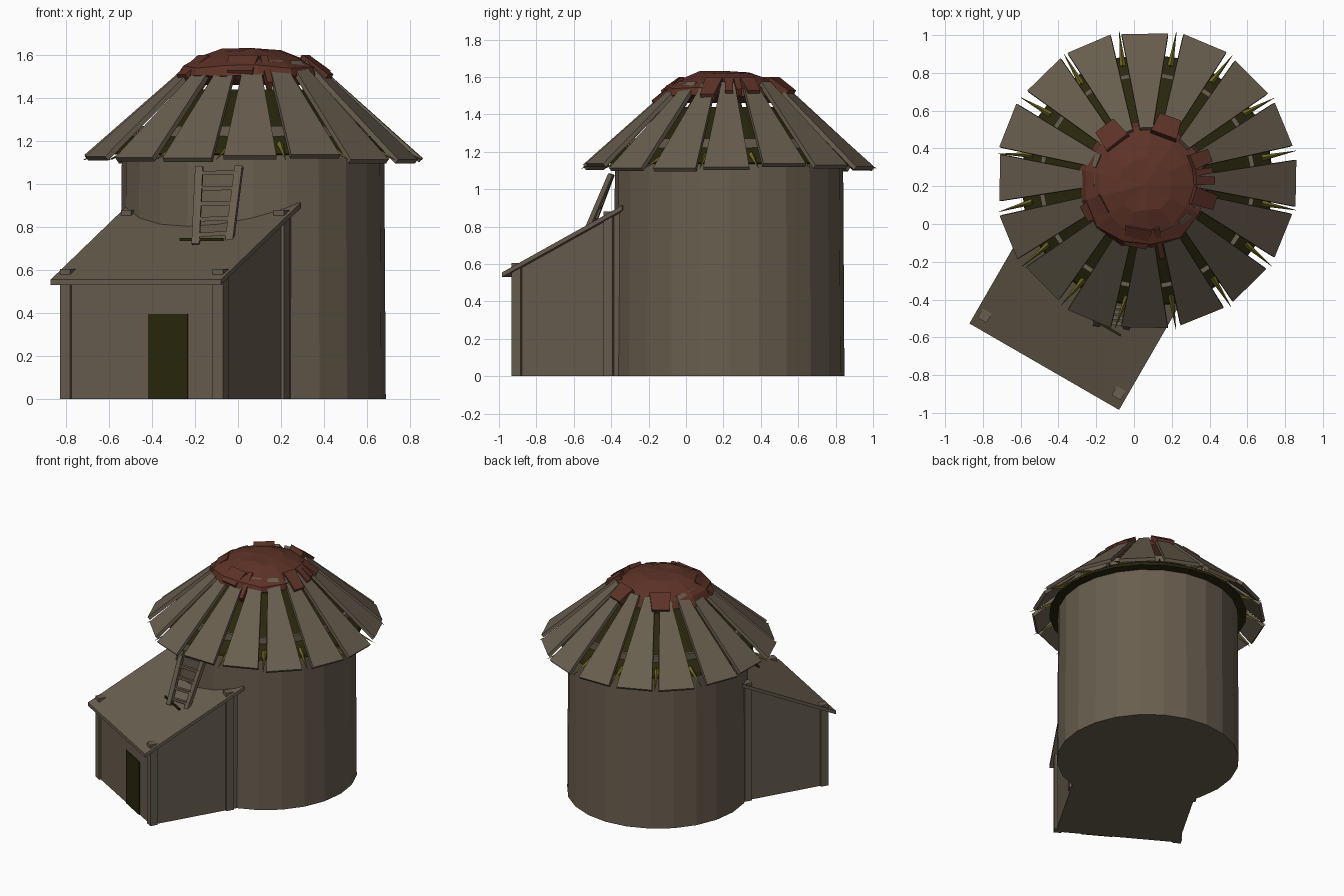
import bpy, bmesh, random
from math import sin, cos, pi, radians
from mathutils import Vector, Matrix

random.seed(4)
cube = bpy.data.objects.get("Cube")
if cube:
    bpy.data.objects.remove(cube, do_unlink=True)


def material(name, r, g, b):
    m = bpy.data.materials.new(name)
    m.use_nodes = True
    m.diffuse_color = (r, g, b, 1)
    bsdf = next(n for n in m.node_tree.nodes if n.type == 'BSDF_PRINCIPLED')
    bsdf.inputs["Base Color"].default_value = (r, g, b, 1)
    return m


WOOD = material("weathered_wood", 0.138, 0.112, 0.076)
RUST = material("rust_red", 0.110, 0.032, 0.020)
DARK = material("dark_olive", 0.022, 0.020, 0.004)
STRAW = material("straw_yellow", 0.17, 0.14, 0.016)

# Tower axis, and the shed frame turned around it
TOWER = Matrix.Translation((0.07, 0.23, 0))
SHED = TOWER @ Matrix.Rotation(radians(-30), 4, 'Z')


def finish(bm, name, mat, matrix):
    bm.transform(matrix)
    bmesh.ops.recalc_face_normals(bm, faces=bm.faces)
    me = bpy.data.meshes.new(name)
    bm.to_mesh(me)
    bm.free()
    me.materials.append(mat)
    ob = bpy.data.objects.new(name, me)
    bpy.context.collection.objects.link(ob)
    return ob


def solid(name, outline, depth, mat, matrix):
    """Extrude a flat outline along a depth vector."""
    bm = bmesh.new()
    face = bm.faces.new([bm.verts.new(p) for p in outline])
    out = bmesh.ops.extrude_face_region(bm, geom=[face], use_keep_orig=True)
    verts = [g for g in out["geom"] if isinstance(g, bmesh.types.BMVert)]
    bmesh.ops.translate(bm, verts=verts, vec=depth)
    return finish(bm, name, mat, matrix)


def beam(name, a, b, width, mat, matrix=Matrix(), height=None):
    """Box running from a to b."""
    a, b = Vector(a), Vector(b)
    bm = bmesh.new()
    bmesh.ops.create_cube(bm, size=1)
    size = Matrix.Diagonal((width, height or width, (b - a).length, 1))
    turn = (b - a).to_track_quat('Z', 'Y').to_matrix().to_4x4()
    return finish(bm, name, mat, matrix @ Matrix.Translation((a + b) / 2) @ turn @ size)


def lathe(name, profile, sides, mat, matrix, wobble=0.0):
    """Revolve (radius, z) points; wobble roughens the last ring but one."""
    bm = bmesh.new()
    rings = []
    for i, (r, z) in enumerate(profile):
        ring = []
        for k in range(sides):
            a = 2 * pi * k / sides
            d = random.uniform(-wobble, wobble) if 0 < i < len(profile) - 1 else 0
            ring.append(bm.verts.new(((r + d) * cos(a), (r + d) * sin(a), z - d * 0.75)))
        rings.append(ring)
    for lo, hi in zip(rings, rings[1:]):
        for k in range(sides):
            n = (k + 1) % sides
            bm.faces.new((lo[k], lo[n], hi[n], hi[k]))
    bm.faces.new(rings[0])
    bm.faces.new(rings[-1])
    return finish(bm, name, mat, matrix)


# Round tower wall
lathe("tower_wall", [(0.617, 0), (0.61, 1.16)], 24, WOOD, TOWER)

# Dark under-roof with a slim overhang
lathe("under_roof", [(0.6, 1.135), (0.67, 1.14), (0.66, 1.165), (0.25, 1.44)],
      24, DARK, TOWER)

# Radial roof planks, with battens and straw spikes in the gaps
COUNT = 16
for i in range(COUNT):
    turn = TOWER @ Matrix.Rotation(2 * pi * i / COUNT + random.uniform(-0.02, 0.02), 4, 'Z')
    ro = 0.785 + random.uniform(-0.01, 0.01)
    zo = 1.125 + random.uniform(-0.012, 0.012)
    outline = [(ro, -0.123, zo), (ro, 0.123, zo), (0.28, 0.035, 1.575), (0.28, -0.035, 1.575)]
    solid("roof_plank", outline, (-0.016, 0, -0.018), WOOD, turn)

    gap = TOWER @ Matrix.Rotation(2 * pi * (i + 0.5) / COUNT, 4, 'Z')
    beam("roof_batten", (0.56, -0.1, 1.245), (0.56, 0.1, 1.245), 0.025, WOOD, gap, 0.05)
    bm = bmesh.new()
    bmesh.ops.create_cone(bm, segments=4, radius1=0.016, radius2=0.001, depth=0.2, cap_ends=True)
    aim = Vector((0.17, random.uniform(-0.03, 0.03), -0.07)).to_track_quat('Z', 'Y')
    finish(bm, "straw_spike", STRAW,
           gap @ Matrix.Translation((0.71, 0, 1.15)) @ aim.to_matrix().to_4x4())

# Rust cap with a ragged rim and tongues running down the planks
CAP = Matrix.Translation((0.055, 0.205, 0))
lathe("rust_cap", [(0.26, 1.46), (0.345, 1.50), (0.325, 1.545), (0.25, 1.585),
                   (0.14, 1.625), (0.01, 1.632)], 13, RUST, CAP, 0.012)
for angle, reach, half in [(0, 0.36, 0.02), (9, 0.35, 0.015), (-18, 0.38, 0.04),
                           (22, 0.36, 0.035), (-79, 0.42, 0.014), (-100, 0.36, 0.06),
                           (-152, 0.38, 0.045), (128, 0.37, 0.06), (70, 0.36, 0.06)]:
    turn = TOWER @ Matrix.Rotation(radians(angle), 4, 'Z')
    z = 1.60 - (reach - 0.28) * 0.9
    tongue = [(reach, -half, z), (reach, half, z), (0.26, half * 1.2, 1.6), (0.26, -half * 1.2, 1.6)]
    solid("rust_tongue", tongue, (-0.02, 0, -0.035), RUST, turn)


# Lean-to shed against the tower
def roof_z(y):
    return 0.555 + 0.483 * (y + 1.126)


LEFT, RIGHT, FRONT, BACK = -0.40, 0.445, -1.065, -0.42
solid("shed_walls",
      [(LEFT, FRONT, 0), (LEFT, BACK, 0), (LEFT, BACK, roof_z(BACK) - 0.02),
       (LEFT, FRONT, roof_z(FRONT) - 0.02)],
      (RIGHT - LEFT, 0, 0), WOOD, SHED)
solid("shed_roof",
      [(-0.437, y, roof_z(y) + d) for y, d in
       ((-1.126, -0.025), (-0.385, -0.025), (-0.385, 0), (-1.126, 0))],
      (0.915, 0, 0), WOOD, SHED)
for x in (-0.388, 0.432):
    for y in (-1.05, -0.482):
        beam("shed_post", (x, y, 0), (x, y, roof_z(y) + 0.014), 0.055, WOOD, SHED)
beam("door", (0.16, FRONT, 0), (0.16, FRONT, 0.395), 0.212, DARK, SHED, 0.012)

# Ladder from the shed roof to the tower eaves
feet = [Vector((-0.197, -0.53, 0.72)), Vector((-0.04, -0.55, 0.73))]
tops = [Vector((-0.18, -0.395, 1.08)), Vector((0.005, -0.40, 1.08))]
for foot, top in zip(feet, tops):
    beam("ladder_rail", foot, top, 0.036, WOOD, height=0.025)
for i in range(5):
    t = 0.12 + 0.2 * i
    beam("ladder_rung", feet[0].lerp(tops[0], t), feet[1].lerp(tops[1], t), 0.02, WOOD)
beam("ladder_stop", (-0.27, -0.475, 0.742), (-0.07, -0.59, 0.742), 0.012, DARK)
